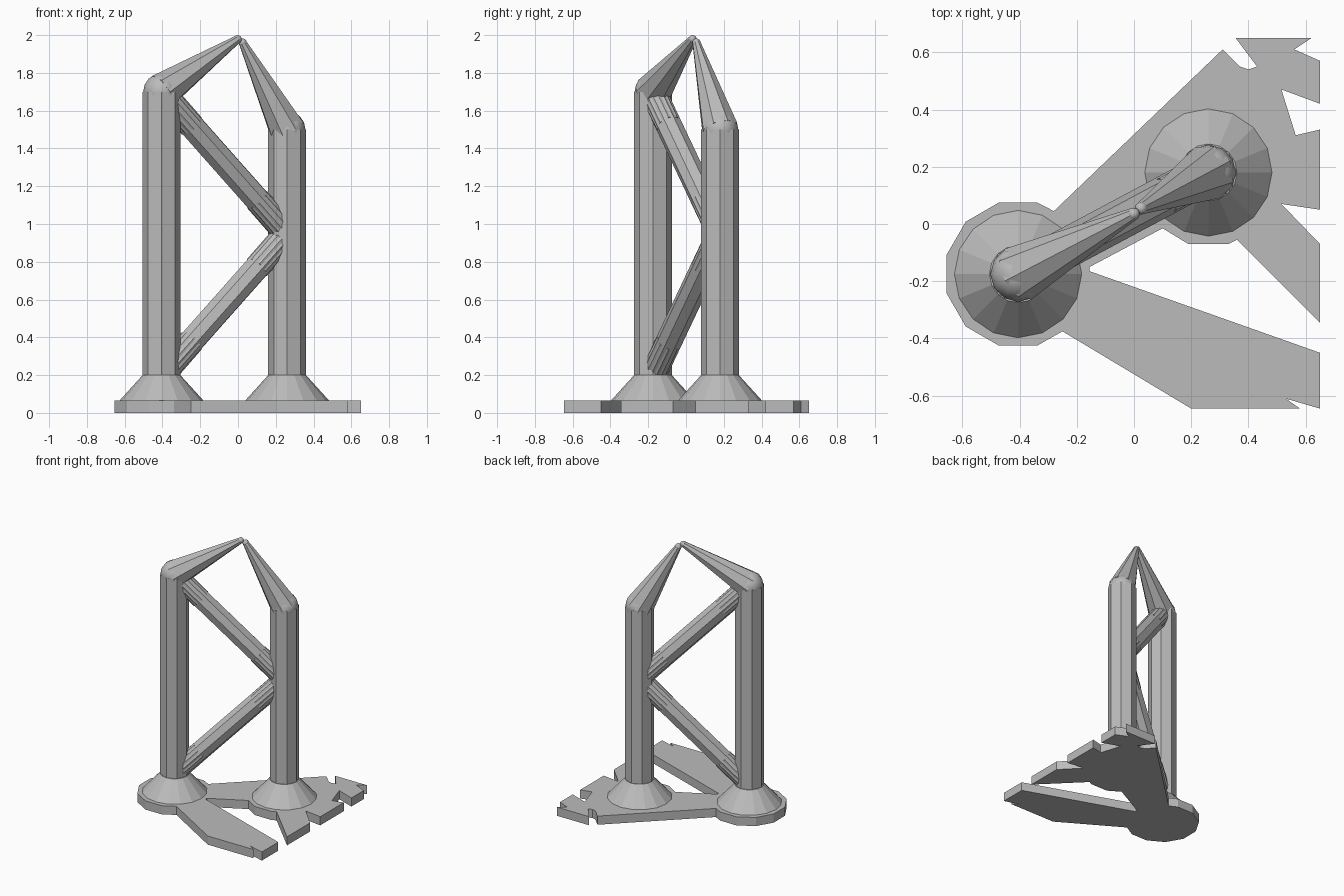
import bpy
import bmesh
import math
from mathutils import Vector, Matrix

cube = bpy.data.objects.get("Cube")
if cube:
    bpy.data.objects.remove(cube, do_unlink=True)

grey = bpy.data.materials.new("support grey")
grey.use_nodes = True
GREY = (0.5, 0.5, 0.5, 1)
grey.diffuse_color = GREY
grey.node_tree.nodes["Principled BSDF"].inputs["Base Color"].default_value = GREY


def finish(name, bm):
    """Turn a bmesh into a flat shaded object of the single material."""
    bmesh.ops.recalc_face_normals(bm, faces=bm.faces[:])
    mesh = bpy.data.meshes.new(name)
    bm.to_mesh(mesh)
    bm.free()
    mesh.materials.append(grey)
    obj = bpy.data.objects.new(name, mesh)
    bpy.context.collection.objects.link(obj)
    return obj


def rod(name, start, end, r_start, r_end, sides=8, turn=0.0):
    """Straight or tapered rod between two points."""
    start, end = Vector(start), Vector(end)
    axis = end - start
    place = (Matrix.Translation((start + end) / 2)
             @ axis.to_track_quat("Z", "Y").to_matrix().to_4x4()
             @ Matrix.Rotation(turn, 4, "Z"))
    bm = bmesh.new()
    bmesh.ops.create_cone(bm, cap_ends=True, segments=sides, radius1=r_start,
                          radius2=r_end, depth=axis.length, matrix=place)
    return finish(name, bm)


def ball(name, centre, radius, sides=12):
    bm = bmesh.new()
    bmesh.ops.create_uvsphere(bm, u_segments=sides, v_segments=8, radius=radius,
                              matrix=Matrix.Translation(centre))
    obj = finish(name, bm)
    for face in obj.data.polygons:
        face.use_smooth = True
    return obj


def at(point, z):
    return Vector((point[0], point[1], z))


PLATE = 0.065
FOOT_TOP = 0.2
POST_R = 0.1
right_spot = (-0.405, -0.175)
left_spot = (0.26, 0.18)

# Base plate: a twelve sided pad continuing into the cut-off raft arms
side = 0.25 / math.cos(math.pi / 12)
outline = []
for i in range(8):
    a = math.radians(285 - 30 * i)
    outline.append((right_spot[0] + side * math.cos(a),
                    right_spot[1] + side * math.sin(a)))
outline += [
    # long back edge and back corner
    (-0.28, 0.045), (0.31, 0.61), (0.37, 0.55), (0.4, 0.54), (0.43, 0.55),
    (0.355, 0.65), (0.62, 0.65), (0.56, 0.61),
    # notched left edge
    (0.65, 0.57), (0.65, 0.42), (0.515, 0.47), (0.565, 0.31), (0.65, 0.33),
    (0.65, 0.05), (0.515, 0.07), (0.65, -0.07), (0.65, -0.345),
    # pad under the left post and the bridge between the posts
    (0.36, -0.055), (0.33, -0.07), (0.19, -0.07), (0.1, -0.015),
    (-0.155, -0.15), (-0.155, -0.165),
    # front arm
    (0.65, -0.45), (0.65, -0.645), (0.53, -0.61), (0.58, -0.645),
    (0.2, -0.645), (-0.25, -0.375),
]
bm = bmesh.new()
base = bm.faces.new([bm.verts.new((x, y, 0)) for x, y in outline])
grown = bmesh.ops.extrude_face_region(bm, geom=[base], use_keep_orig=True)
top = [v for v in grown["geom"] if isinstance(v, bmesh.types.BMVert)]
bmesh.ops.translate(bm, verts=top, vec=(0, 0, PLATE))
finish("base_plate", bm)

# Each post with its cone foot, shoulder joint and tapered tip
posts = [
    ("right", right_spot, 1.7, (-0.002, 0.035, 1.978)),
    ("left", left_spot, 1.5, (0.025, 0.055, 1.96)),
]
for name, spot, height, tip in posts:
    rod(name + "_foot", at(spot, PLATE - 0.005), at(spot, FOOT_TOP),
        0.227, POST_R, sides=16)
    rod(name + "_post", at(spot, PLATE), at(spot, height), POST_R, POST_R)
    ball(name + "_shoulder", at(spot, height), POST_R * 0.97)
    rod(name + "_tip", at(spot, height), tip, POST_R, 0.022)
    ball(name + "_tip_end", tip, 0.022)

# Zigzag braces, each with slightly turned end sleeves
middle = at(left_spot, 0.95)
for name, z in (("lower", 0.2), ("upper", 1.7)):
    outer = at(right_spot, z)
    rod(name + "_brace", outer, middle, 0.07, 0.07)
    for end, a, b in (("outer", outer, middle), ("inner", middle, outer)):
        rod(name + "_brace_" + end + "_sleeve", a, a.lerp(b, 0.24),
            0.071, 0.069, turn=math.pi / 8)
